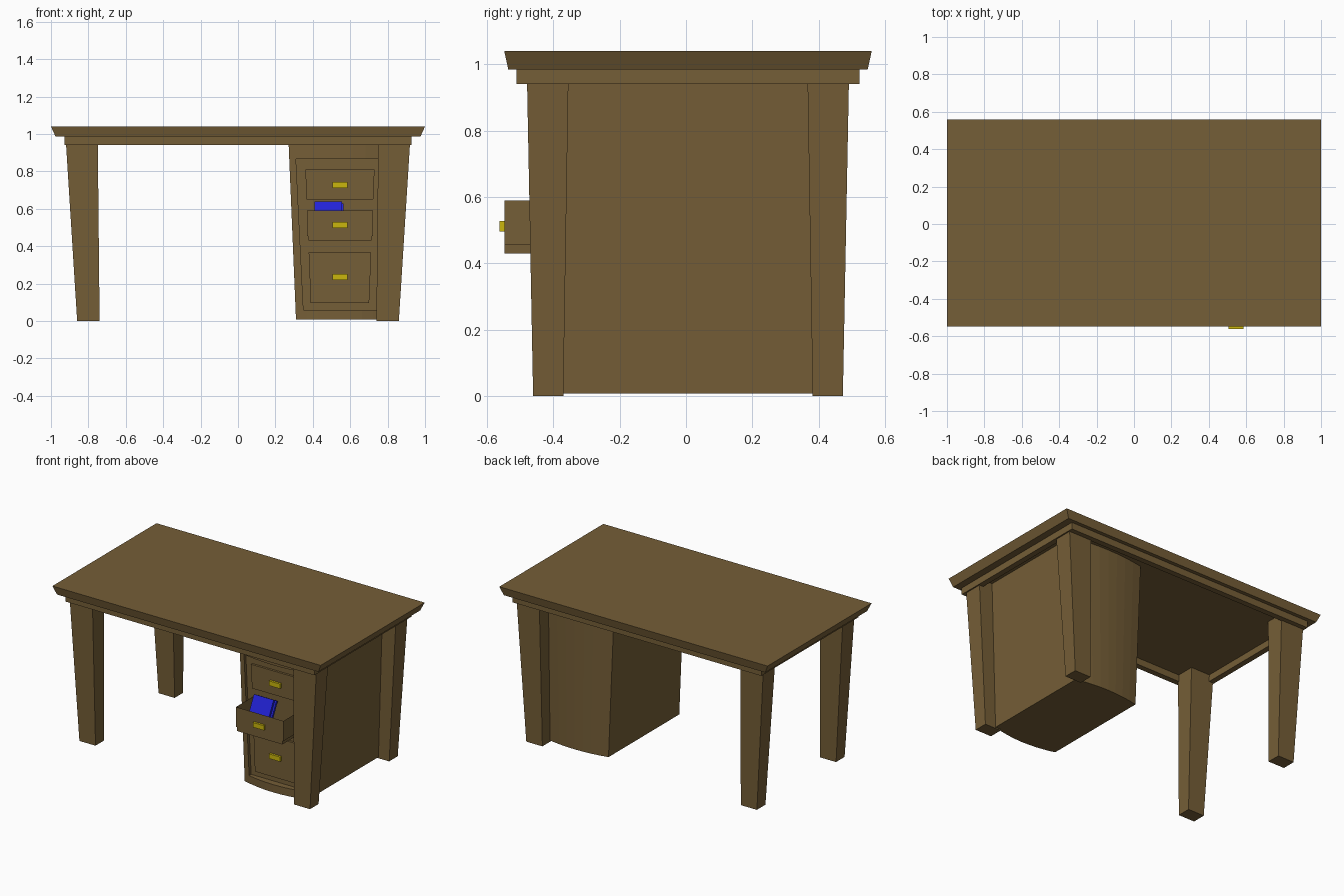
import bpy, bmesh, math
from mathutils import Matrix

if "Cube" in bpy.data.objects:
    bpy.data.objects.remove(bpy.data.objects["Cube"])

def material(name, rgb):
    m = bpy.data.materials.new(name)
    m.diffuse_color = (*rgb, 1)
    m.use_nodes = True
    m.node_tree.nodes["Principled BSDF"].inputs["Base Color"].default_value = m.diffuse_color
    return m

WOOD = material("brown wood", (0.178, 0.112, 0.038))
BRASS = material("yellow brass", (0.60, 0.47, 0.004))
BLUE = material("blue cover", (0.016, 0.016, 0.68))
YC = 0.006   # y centre of the desk
XC = 0.545   # x centre of the cabinet

def finish(name, bm, mat):
    bmesh.ops.recalc_face_normals(bm, faces=bm.faces)
    me = bpy.data.meshes.new(name)
    bm.to_mesh(me)
    bm.free()
    me.materials.append(mat)
    ob = bpy.data.objects.new(name, me)
    bpy.context.collection.objects.link(ob)
    return ob

def loft(bottom, z0, top, z1):
    """Solid between two matching outlines; returns the bmesh and top face."""
    bm = bmesh.new()
    a = [bm.verts.new((x, y, z0)) for x, y in bottom]
    b = [bm.verts.new((x, y, z1)) for x, y in top]
    n = len(a)
    for i in range(n):
        bm.faces.new((a[i], a[(i + 1) % n], b[(i + 1) % n], b[i]))
    bm.faces.new(a[::-1])
    return bm, bm.faces.new(b)

def rect(x0, x1, y0, y1):
    return [(x0, y0), (x1, y0), (x1, y1), (x0, y1)]

def block(name, r0, z0, r1, z1, mat=WOOD):
    return finish(name, loft(rect(*r0), z0, rect(*r1), z1)[0], mat)

def hollow_down(bm, face, rim, depth):
    """Inset a face and sink it straight, leaving walls."""
    bmesh.ops.inset_region(bm, faces=[face], thickness=rim)
    ext = bmesh.ops.extrude_face_region(bm, geom=[face])
    verts = [g for g in ext["geom"] if isinstance(g, bmesh.types.BMVert)]
    bmesh.ops.translate(bm, verts=verts, vec=(0, 0, -depth))
    if face.is_valid:
        bmesh.ops.delete(bm, geom=[face], context='FACES_ONLY')

# table top with sloping edge
block("table_top", (-0.975, 0.975, YC - 0.542, YC + 0.542), 0.985,
      (-1, 1, YC - 0.554, YC + 0.554), 1.04)

# apron frame under the top
for s, side in ((-1, "left"), (1, "right")):
    r = sorted((s * 0.928, s * 0.89)) + [YC - 0.517, YC + 0.517]
    block(side + "_apron", r, 0.94, r, 0.986)
for s, side in ((-1, "front"), (1, "back")):
    r = [-0.89, 0.89] + sorted((YC + s * 0.517, YC + s * 0.479))
    block(side + "_apron", r, 0.94, r, 0.986)

# four tapered legs
for sx, nx in ((-1, "left"), (1, "right")):
    for sy, ny in ((-1, "front"), (1, "back")):
        def leg_rect(xi, xo, yi, yo):
            return sorted((sx * xi, sx * xo)) + sorted((YC + sy * yi, YC + sy * yo))
        block(f"{ny}_{nx}_leg", leg_rect(0.74, 0.86, 0.376, 0.467), 0,
              leg_rect(0.75, 0.922, 0.36, 0.486), 0.986)

# cabinet body, tapered, with bowed front and back
def bowed(half):
    ts = [i / 4 - 1 for i in range(9)]
    front = [(XC + t * half, -0.371 - 0.034 * (1 - t * t)) for t in ts]
    back = [(XC + t * half, 0.383 + 0.026 * (1 - t * t)) for t in reversed(ts)]
    return front + back

body = finish("cabinet", loft(bowed(0.235), 0.008, bowed(0.276), 0.986)[0], WOOD)

# recess in the cabinet front
cutter = block("recess_cutter", (XC - 0.195, XC + 0.195, -0.6, -0.360), 0.06,
               (XC - 0.235, XC + 0.235, -0.6, -0.360), 0.865)
cutter.hide_render = True
mod = body.modifiers.new("recess", 'BOOLEAN')
mod.operation = 'DIFFERENCE'
mod.solver = 'EXACT'
mod.object = cutter
bpy.context.view_layer.objects.active = body
bpy.ops.object.modifier_apply(modifier="recess")
bpy.data.objects.remove(cutter)

# drawers: name, z range, half widths bottom / top, handle height, front y
drawers = (("top", 0.65, 0.81, 0.178, 0.185, 0.727, -0.375),
           ("middle", 0.43, 0.59, 0.169, 0.177, 0.512, -0.547),
           ("bottom", 0.095, 0.365, 0.156, 0.167, 0.235, -0.375))
for name, z0, z1, h0, h1, zh, y in drawers:
    bm, top = loft(rect(XC - h0, XC + h0, y, -0.34), z0,
                   rect(XC - h1, XC + h1, y, -0.34), z1)
    if name == "middle":
        hollow_down(bm, top, 0.02, 0.135)
    finish(name + "_drawer", bm, WOOD)
    r = (XC - 0.041, XC + 0.041, y - 0.015, y + 0.004)
    block(name + "_handle", r, zh - 0.016, r, zh + 0.016, BRASS)

# two books leaning back in the open drawer
for i, (x, y) in enumerate(((0.41, -0.495), (0.418, -0.470))):
    r = (0, 0.147, -0.008, 0.008)
    ob = block(f"book_{i + 1}", r, 0, r, 0.19 - 0.012 * i, BLUE)
    ob.data.transform(Matrix.Translation((x, y, 0.465))
                      @ Matrix.Rotation(math.radians(-27), 4, 'X'))
